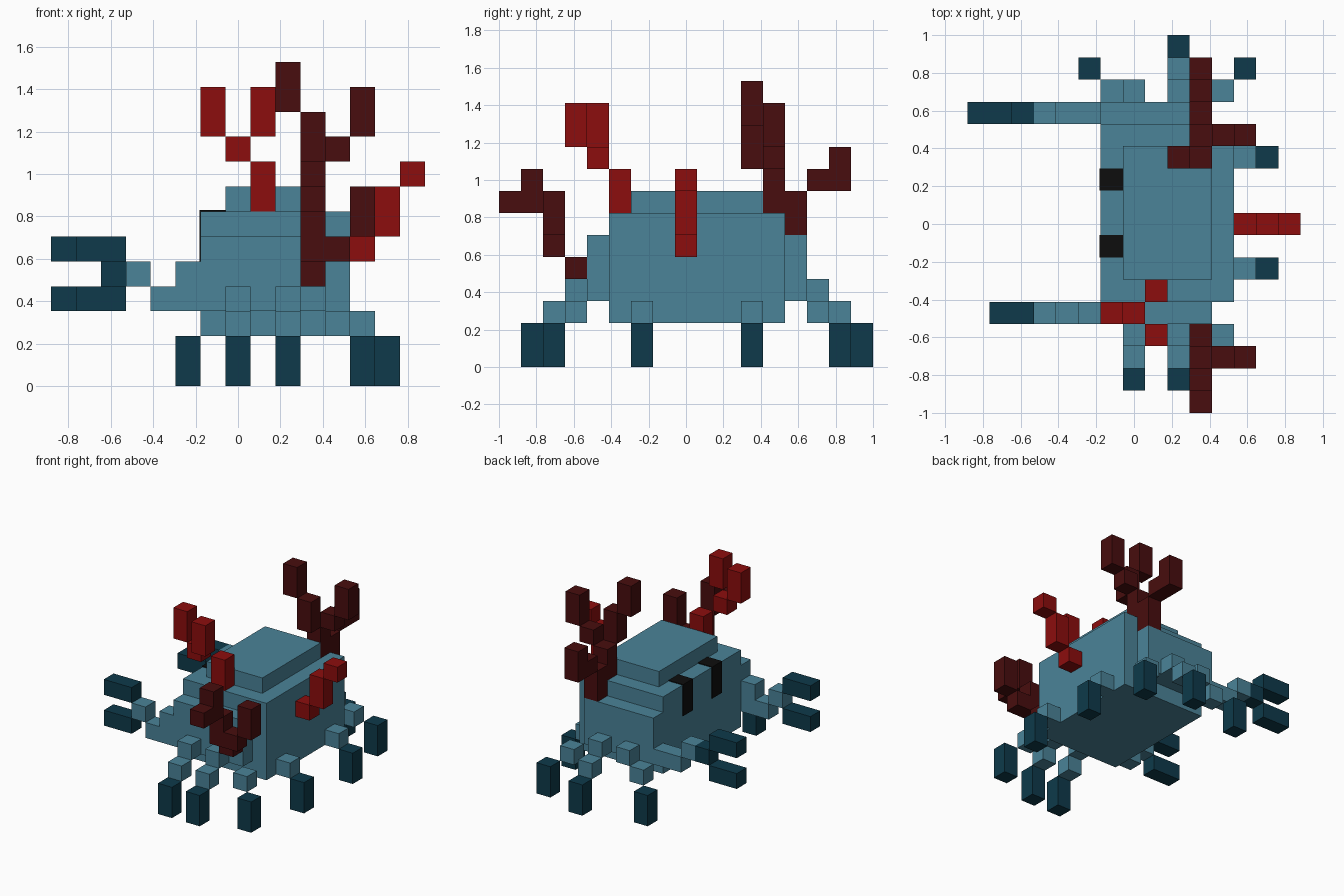
import bpy, bmesh

if "Cube" in bpy.data.objects:
    bpy.data.objects.remove(bpy.data.objects["Cube"])

U = 2 / 17                      # edge of one block
ORIGIN = (-7.5, -8.5, 0)        # grid corner, in blocks


def material(name, rgb):
    m = bpy.data.materials.new(name)
    m.diffuse_color = (*rgb, 1)
    m.use_nodes = True
    m.node_tree.nodes["Principled BSDF"].inputs["Base Color"].default_value = m.diffuse_color
    return m


SHELL = material("shell blue", (0.069, 0.227, 0.314))
TIP = material("deep teal", (0.0044, 0.042, 0.069))
RED = material("coral red", (0.262, 0.004, 0.004))
MAROON = material("coral maroon", (0.065, 0.004, 0.0044))
BLACK = material("eye black", (0.004, 0.004, 0.004))


def finish(name, bm, mat):
    bmesh.ops.recalc_face_normals(bm, faces=bm.faces)
    me = bpy.data.meshes.new(name)
    bm.to_mesh(me)
    bm.free()
    me.materials.append(mat)
    bpy.context.collection.objects.link(bpy.data.objects.new(name, me))


def blocks(name, mat, *boxes, mirror=False):
    """Boxes as (x0, y0, z0, x1, y1, z1) in grid units; mirror flips across the body's middle, y = 9."""
    bm = bmesh.new()
    for b in boxes:
        x0, y0, z0, x1, y1, z1 = b
        if mirror:
            y0, y1 = 18 - y1, 18 - y0
        verts = bmesh.ops.create_cube(bm, size=1)["verts"]
        for v in verts:
            for i, (lo, hi) in enumerate(((x0, x1), (y0, y1), (z0, z1))):
                v.co[i] = ((hi if v.co[i] > 0 else lo) + ORIGIN[i]) * U
    finish(name, bm, mat)


# Body: stacked layers, widest in the middle, as one stepped shell
layers = [(6, 5, 2, 12, 13, 7), (6, 4, 3, 11, 14, 6), (7, 6, 7, 11, 12, 8)]
cells = {(x, y, z) for x0, y0, z0, x1, y1, z1 in layers
         for x in range(x0, x1) for y in range(y0, y1) for z in range(z0, z1)}
bm = bmesh.new()
for c in cells:
    for axis in range(3):
        for side in (0, 1):
            n = list(c)
            n[axis] += 2 * side - 1
            if tuple(n) in cells:
                continue
            quad = []
            for s, t in ((0, 0), (1, 0), (1, 1), (0, 1)):
                p = list(c)
                p[axis] += side
                p[(axis + 1) % 3] += s
                p[(axis + 2) % 3] += t
                quad.append(bm.verts.new([(p[i] + ORIGIN[i]) * U for i in range(3)]))
            bm.faces.new(quad)
bmesh.ops.remove_doubles(bm, verts=bm.verts, dist=0.001)
bmesh.ops.recalc_face_normals(bm, faces=bm.faces)
bmesh.ops.dissolve_limit(bm, angle_limit=0.01, verts=bm.verts, edges=bm.edges)
finish("body", bm, SHELL)

# Eyes: thin raised strips folding over the face and the ledge
for y in (7, 10):
    blocks("eye", BLACK, (5.95, y, 5, 6, y + 1, 7.05), (6, y, 7, 7, y + 1, 7.05))

# Legs that repeat on both sides
for m in (False, True):
    blocks("middle_leg", SHELL, (9, 3, 3, 10, 4, 4), (9, 2, 2, 10, 3, 3), mirror=m)
    blocks("middle_foot", TIP, (9, 1, 0, 10, 2, 2), mirror=m)
    blocks("rear_corner_leg", SHELL, (11, 3, 2, 12, 4, 3), mirror=m)
    blocks("rear_corner_foot", TIP, (12, 2, 0, 13, 3, 2), mirror=m)
    blocks("rear_leg", SHELL, (12, 6, 2, 13, 7, 3), mirror=m)
    blocks("rear_foot", TIP, (13, 6, 0, 14, 7, 2), mirror=m)

# Leading legs differ between the sides
blocks("leading_leg_near", SHELL, (7, 3, 3, 8, 4, 4), (7, 2, 2, 8, 3, 3))
blocks("leading_foot_near", TIP, (7, 1, 0, 8, 2, 2))
blocks("leading_leg_far", SHELL, (7, 14, 3, 8, 15, 4), (6, 14, 2, 7, 15, 3))
blocks("leading_foot_far", TIP, (5, 15, 0, 6, 16, 2))

# Claw arms and pincers
blocks("claw_arm_near", SHELL, (4, 4, 3, 6, 5, 4), (5, 4, 4, 6, 5, 5), (3, 4, 4, 4, 5, 5))
blocks("pincer_near", TIP, (1, 4, 5, 3, 5, 6), (1, 4, 3, 3, 5, 4))
blocks("claw_arm_far", SHELL, (4, 13, 3, 6, 14, 4), (3, 13, 4, 4, 14, 5))
blocks("pincer_far", TIP, (2, 13, 4, 3, 14, 5), (0, 13, 5, 2, 14, 6), (0, 13, 3, 2, 14, 4))

# Coral growing on the shell
blocks("coral_rear", RED, (12, 8, 5, 13, 9, 6), (13, 8, 6, 14, 9, 8), (14, 8, 8, 15, 9, 9))
blocks("coral_top", RED, (8, 5, 7, 9, 6, 9), (7, 4, 9, 8, 5, 10),
       (6, 4, 10, 7, 5, 12), (8, 3, 10, 9, 4, 12))
blocks("coral_near_side", MAROON, (10, 3, 4, 11, 4, 5), (10, 2, 5, 11, 3, 7),
       (10, 1, 7, 11, 2, 9), (10, 0, 7, 11, 1, 8),
       (11, 2, 5, 12, 3, 6), (12, 2, 6, 13, 3, 8))
blocks("coral_far_side", MAROON, (10, 12, 7, 11, 13, 9), (10, 11, 9, 11, 12, 11),
       (9, 11, 11, 10, 12, 13), (11, 12, 9, 12, 13, 10), (12, 12, 10, 13, 13, 12),
       (10, 13, 6, 11, 14, 8), (10, 14, 8, 11, 15, 9), (10, 15, 8, 11, 16, 10))
